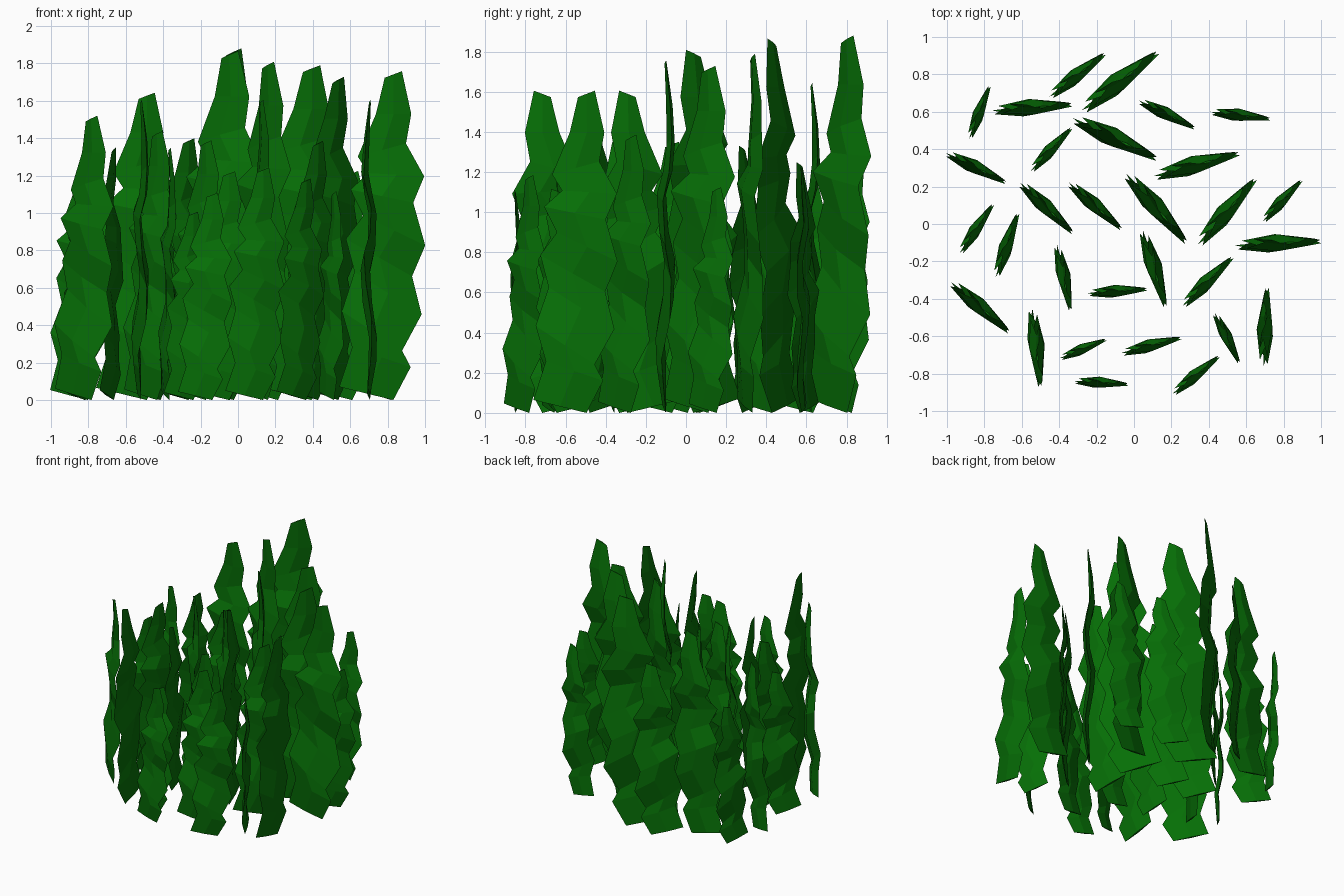
import bpy, bmesh, math
from mathutils import Vector

mat = bpy.data.materials.new("leaf_green")
mat.diffuse_color = (0.002, 0.16, 0.002, 1)

# Jagged blade outline: (fraction along the width, fraction of the height)
LEFT = [(0, .04), (.15, .16), (.03, .27), (.18, .39), (.08, .49), (.28, .56),
        (.13, .64), (.34, .69), (.22, .74), (.43, .87), (.53, .98)]
RIGHT = [(.63, 0), (.83, .1), (.73, .15), (.96, .26), (.85, .376), (1, .47),
         (.86, .6), (.99, .68), (.78, .78), (.84, .87), (.73, 1)]
# Sideways waviness and half thickness of each cross-section
WAVE = [-.03, -.07, -.08, 0, .02, -.05, -.07, -.01, .03, .01, -.03]
THICK = [.02, .05, .05, .06, .06, .05, .05, .05, .045, .035, .012]

# Footprint of each blade seen from above: start and end of its width
BLADES = [
    (-.46, .69, -.16, .92), (-.29, .62, .12, .93), (-.89, .46, -.78, .74),
    (-.76, .62, -.33, .65), (.03, .67, .33, .52), (.41, .61, .73, .57),
    (-.32, .58, .13, .36), (-.56, .29, -.34, .52), (-1.0, .39, -.68, .23),
    (.10, .27, .56, .39), (-.60, .23, -.32, -.04), (-.34, .23, -.06, -.02),
    (-.03, .28, .29, -.09), (.33, -.10, .64, .25), (.68, .02, .89, .24),
    (.54, -.10, 1.0, -.08), (-.94, -.15, -.76, .11), (-.75, -.28, -.63, .06),
    (-.40, -.11, -.33, -.46), (.06, -.03, .18, -.44), (-.25, -.36, .07, -.34),
    (.25, -.43, .52, -.17), (-.97, -.30, -.66, -.57), (-.53, -.45, -.49, -.87),
    (-.40, -.71, -.15, -.61), (-.07, -.68, .25, -.60), (.44, -.47, .57, -.74),
    (.68, -.76, .70, -.34), (.20, -.90, .45, -.70), (-.32, -.83, -.03, -.85)]


def make_blade(name, x1, y1, x2, y2):
    start, span = Vector((x1, y1, 0)), Vector((x2 - x1, y2 - y1, 0))
    # Diagonal blades measure slightly long because of their thickness
    shrink = .035 * abs(math.sin(2 * math.atan2(span.y, span.x)))
    height = min(span.length * 3.83 * (1 - shrink), 1.88)
    normal = Vector((-span.y, span.x, 0))

    def place(f, d, z):
        return start + span * f + normal * d + Vector((0, 0, z * height))

    bm = bmesh.new()
    rings = []
    for (lf, lz), (rf, rz), w, t in zip(LEFT, RIGHT, WAVE, THICK):
        mf, mz = (lf + rf) / 2, (lz + rz) / 2
        pts = [(lf, w, lz), (mf, w - t, mz), (rf, w, rz), (mf, w + t, mz)]
        rings.append([bm.verts.new(place(*p)) for p in pts])
    # Skin between neighbouring cross-sections, then both ends
    for a, b in zip(rings, rings[1:]):
        for i in range(4):
            j = (i + 1) % 4
            bm.faces.new((a[i], a[j], b[j], b[i]))
    bm.faces.new(rings[0][::-1])
    bm.faces.new(rings[-1])
    bmesh.ops.recalc_face_normals(bm, faces=bm.faces[:])
    mesh = bpy.data.meshes.new(name)
    bm.to_mesh(mesh)
    bm.free()
    mesh.materials.append(mat)
    obj = bpy.data.objects.new(name, mesh)
    bpy.context.collection.objects.link(obj)


for n, blade in enumerate(BLADES, 1):
    make_blade(f"grass_blade_{n:02d}", *blade)
